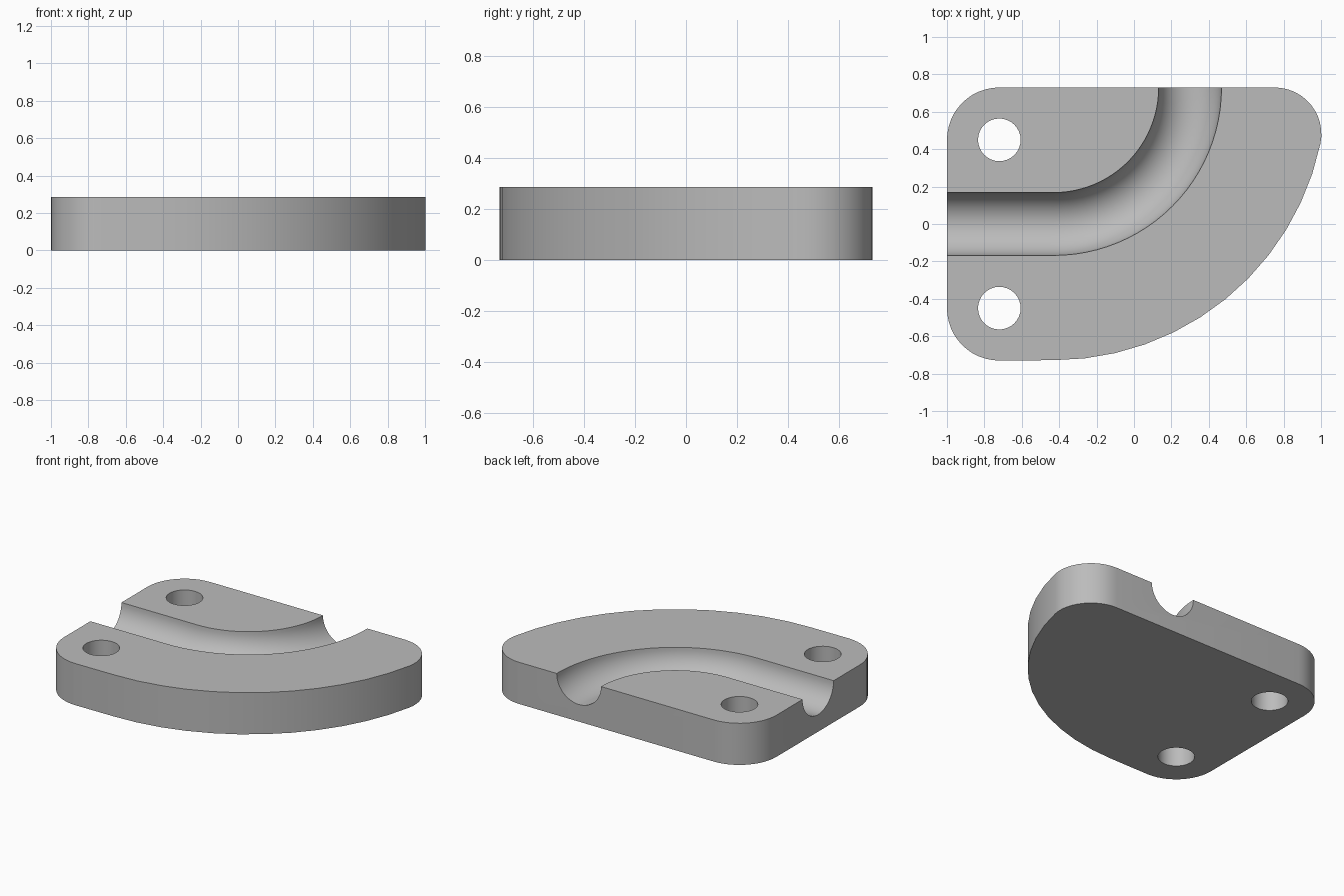
import bpy, bmesh, math
from mathutils import Vector

cube = bpy.data.objects.get("Cube")
if cube:
    bpy.data.objects.remove(cube, do_unlink=True)

HEIGHT = 0.285
BACK = 0.73            # back edge, also the centre line of both big arcs
BEND = Vector((-0.43, BACK))
RIM, FILLET, CORNER = 1.458, 0.25, 0.28
CHANNEL_R = 0.168
HOLE_X, HOLE_Y, HOLE_R = -0.72, 0.45, 0.114

grey = bpy.data.materials.new("plain grey")
grey.use_nodes = True
colour = (0.5, 0.5, 0.5, 1)
grey.diffuse_color = colour
grey.node_tree.nodes["Principled BSDF"].inputs["Base Color"].default_value = colour


def arc(centre, radius, start, end, steps):
    """Points along an arc, angles in degrees."""
    angles = [math.radians(start + (end - start) * i / steps) for i in range(steps + 1)]
    return [Vector((centre[0] + radius * math.cos(a), centre[1] + radius * math.sin(a)))
            for a in angles]


def make_object(name, bm):
    bmesh.ops.recalc_face_normals(bm, faces=bm.faces)
    mesh = bpy.data.meshes.new(name)
    bm.to_mesh(mesh)
    bm.free()
    mesh.materials.append(grey)
    obj = bpy.data.objects.new(name, mesh)
    bpy.context.collection.objects.link(obj)
    return obj


def prism(name, outline, bottom, top):
    bm = bmesh.new()
    face = bm.faces.new([bm.verts.new((p.x, p.y, bottom)) for p in outline])
    solid = bmesh.ops.extrude_face_region(bm, geom=[face])
    moved = [v for v in solid["geom"] if isinstance(v, bmesh.types.BMVert)]
    bmesh.ops.translate(bm, verts=moved, vec=(0, 0, top - bottom))
    return make_object(name, bm)


def tube(name, path, radius, z, sides):
    """Sweep a circle along a flat path."""
    bm = bmesh.new()
    rings = []
    for i, p in enumerate(path):
        along = (path[min(i + 1, len(path) - 1)] - path[max(i - 1, 0)]).normalized()
        side = Vector((along.y, -along.x))
        ring = []
        for k in range(sides):
            a = math.tau * k / sides
            q = p + side * radius * math.cos(a)
            ring.append(bm.verts.new((q.x, q.y, z + radius * math.sin(a))))
        rings.append(ring)
    for r, s in zip(rings, rings[1:]):
        for k in range(sides):
            n = (k + 1) % sides
            bm.faces.new((r[k], r[n], s[n], s[k]))
    bm.faces.new(rings[0])
    bm.faces.new(rings[-1])
    return make_object(name, bm)


# Plate outline: rounded left corners, big front rim, filleted back right corner
reach = RIM - FILLET
fillet_x = BEND.x + math.sqrt(reach ** 2 - FILLET ** 2)
meet = -math.degrees(math.asin(FILLET / reach))
outline = (arc((HOLE_X, HOLE_Y), CORNER, 90, 180, 12)
           + arc((HOLE_X, -HOLE_Y), CORNER, 180, 270, 12)
           + arc(BEND, RIM, -90, meet, 12)
           + arc((fillet_x, BACK - FILLET), FILLET, meet, 90, 12)[1:])
plate = prism("channel_plate", outline, 0, HEIGHT)

# Curved channel cutter and the two bolt hole cutters
path = ([Vector((-1.2, 0)), Vector((-0.8, 0)), Vector((-0.46, 0))]
        + arc(BEND, BACK, -90, 0, 24)
        + [Vector((BEND.x + BACK, BACK + d)) for d in (0.03, 0.2)])
cutters = [tube("channel_cutter", path, CHANNEL_R, HEIGHT, 48)]
for y in (HOLE_Y, -HOLE_Y):
    circle = arc((HOLE_X, y), HOLE_R, 0, 360, 32)[:-1]
    cutters.append(prism("hole_cutter", circle, -0.1, HEIGHT + 0.1))

bpy.ops.object.select_all(action="DESELECT")
plate.select_set(True)
bpy.context.view_layer.objects.active = plate
for cutter in cutters:
    cutter.hide_render = True
    cut = plate.modifiers.new(cutter.name, "BOOLEAN")
    cut.operation = "DIFFERENCE"
    cut.solver = "EXACT"
    cut.object = cutter
    bpy.ops.object.modifier_apply(modifier=cut.name)
    bpy.data.objects.remove(cutter, do_unlink=True)

bpy.ops.object.shade_smooth_by_angle(angle=math.radians(30))
